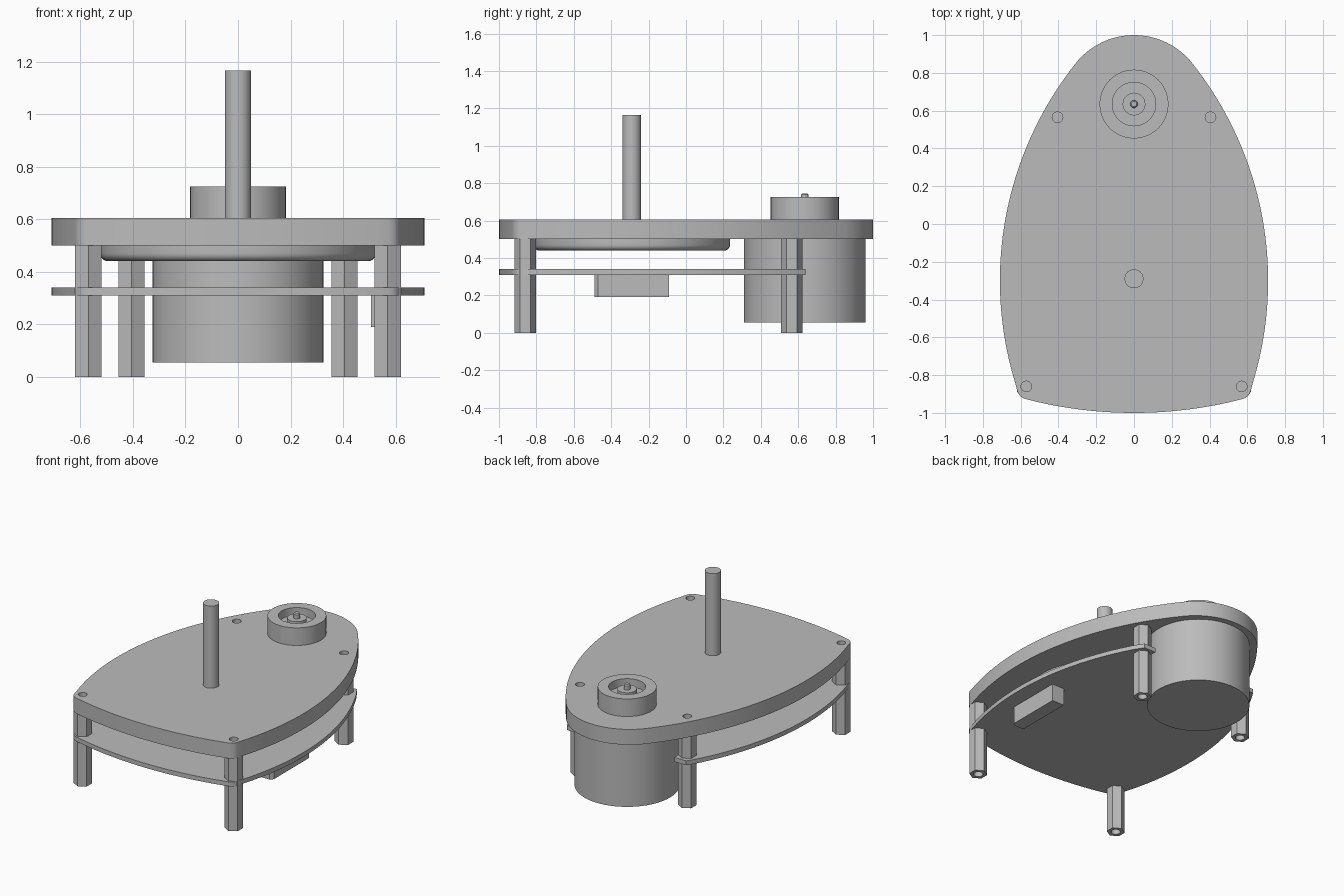
import bpy, bmesh
from math import atan2, cos, sin, pi
from mathutils import Matrix, Vector

cube = bpy.data.objects.get("Cube")
if cube:
    bpy.data.objects.remove(cube, do_unlink=True)

grey = bpy.data.materials.new("plain grey")
grey.use_nodes = True
grey.diffuse_color = (0.5, 0.5, 0.5, 1)
grey.node_tree.nodes["Principled BSDF"].inputs["Base Color"].default_value = (0.5, 0.5, 0.5, 1)


def finish(name, bm):
    bmesh.ops.recalc_face_normals(bm, faces=bm.faces)
    mesh = bpy.data.meshes.new(name)
    bm.to_mesh(mesh)
    bm.free()
    mesh.materials.append(grey)
    obj = bpy.data.objects.new(name, mesh)
    bpy.context.collection.objects.link(obj)
    bpy.ops.object.select_all(action="DESELECT")
    obj.select_set(True)
    bpy.context.view_layer.objects.active = obj
    bpy.ops.object.shade_smooth_by_angle(angle=pi / 6)
    return obj


def arc(cx, cy, r, a, b, n):
    return [(cx + r * cos(a + (b - a) * i / n), cy + r * sin(a + (b - a) * i / n))
            for i in range(n + 1)]


def circle(cx, cy, r, n=24, start=0.0):
    return arc(cx, cy, r, start, start + 2 * pi, n)[:-1]


def mirrored(half):
    """Close a +x half outline that starts and ends on the centre line."""
    return half + [(-x, y) for x, y in half[-2:0:-1]]


def prism(name, loops, z0, z1):
    """Extrude an outline, with any further loops as holes."""
    bm = bmesh.new()
    for loop in loops:
        vs = [bm.verts.new((x, y, z0)) for x, y in loop]
        for i, v in enumerate(vs):
            bm.edges.new((v, vs[i - 1]))
    bmesh.ops.triangle_fill(bm, use_beauty=True, edges=bm.edges[:], normal=(0, 0, 1))
    ext = bmesh.ops.extrude_face_region(bm, geom=bm.faces[:], use_keep_orig=True)
    top = [g for g in ext["geom"] if isinstance(g, bmesh.types.BMVert)]
    bmesh.ops.translate(bm, verts=top, vec=(0, 0, z1 - z0))
    return finish(name, bm)


def lathe(name, profile, y, steps=72):
    """Spin a radius/height profile about a vertical axis on the centre line."""
    bm = bmesh.new()
    vs = [bm.verts.new((r, 0, z)) for r, z in profile]
    edges = [bm.edges.new(pair) for pair in zip(vs, vs[1:])]
    bmesh.ops.spin(bm, geom=vs + edges, cent=(0, 0, 0), axis=(0, 0, 1),
                   angle=2 * pi, steps=steps)
    bmesh.ops.remove_doubles(bm, verts=bm.verts, dist=0.0001)
    bmesh.ops.transform(bm, matrix=Matrix.Translation(Vector((0, y, 0))), verts=bm.verts)
    return finish(name, bm)


# Shared outline: front arc, rounded corner, bowed side, rounded tip
MOTOR_Y, ROD_Y = 0.635, -0.29
a_front = atan2(-0.868 - 1.29, 0.56)
a_corner = atan2(-0.868 + 0.3, 0.56 + 1.14)
a_tip = atan2(0.606 + 0.3, 1.14)
front = arc(0, 1.29, 2.29, -pi / 2, a_front, 14)
corner = arc(0.56, -0.868, 0.06, a_front, a_corner, 8)
side = arc(-1.14, -0.3, 1.85, a_corner, a_tip, 40)
tip = arc(0, 0.606, 0.394, a_tip, pi / 2, 16)
tip[-1] = (0, 1)
posts = [(sx * x, y) for x, y in ((0.57, -0.86), (0.405, 0.565)) for sx in (-1, 1)]

# Thick top plate with screw holes
outline = mirrored(front + corner[1:] + side[1:] + tip[1:])
prism("top_plate", [outline] + [circle(x, y, 0.028) for x, y in posts], 0.5, 0.605)

# Thin circuit board, cut away around the motor
low_side = [p for p in side[1:] if p[1] < 0.62]
notch = arc(0, MOTOR_Y, 0.36, 0, -pi / 2, 24)
notch[-1] = (0, MOTOR_Y - 0.36)
board = mirrored(front + corner[1:] + low_side + [(0.45, 0.64), (0.36, 0.64)] + notch[1:])
prism("circuit_board", [board], 0.31, 0.34)

# Hexagonal hollow standoffs
for i, (x, y) in enumerate(posts):
    prism(f"standoff_{i + 1}", [circle(x, y, 0.0577, 6, pi / 2), circle(x, y, 0.03)], 0, 0.5)

# Connector block under the board
prism("connector_block", [[(0.507, -0.49), (0.58, -0.49), (0.6, -0.47),
                           (0.6, -0.09), (0.507, -0.09)]], 0.19, 0.31)

# Motor body, and the hub with recess, boss and pin
lathe("motor_body", [(0, 0.055), (0.325, 0.055), (0.325, 0.5), (0, 0.5)], MOTOR_Y)
lathe("motor_hub", [(0, 0.605), (0.182, 0.605), (0.182, 0.725), (0.115, 0.725), (0.115, 0.67),
                    (0.06, 0.67), (0.06, 0.71), (0.02, 0.71), (0.02, 0.738),
                    (0.014, 0.745), (0, 0.745)], MOTOR_Y)

# Rounded disc below the plate, and the upright rod above it
rounded = arc(0.495, 0.47, 0.03, -pi / 2, 0, 6)
lathe("lower_disc", [(0, 0.44)] + rounded + [(0.525, 0.5), (0, 0.5)], ROD_Y, 96)
lathe("upright_rod", [(0, 0.605), (0.05, 0.605), (0.05, 1.165), (0, 1.165)], ROD_Y, 48)
